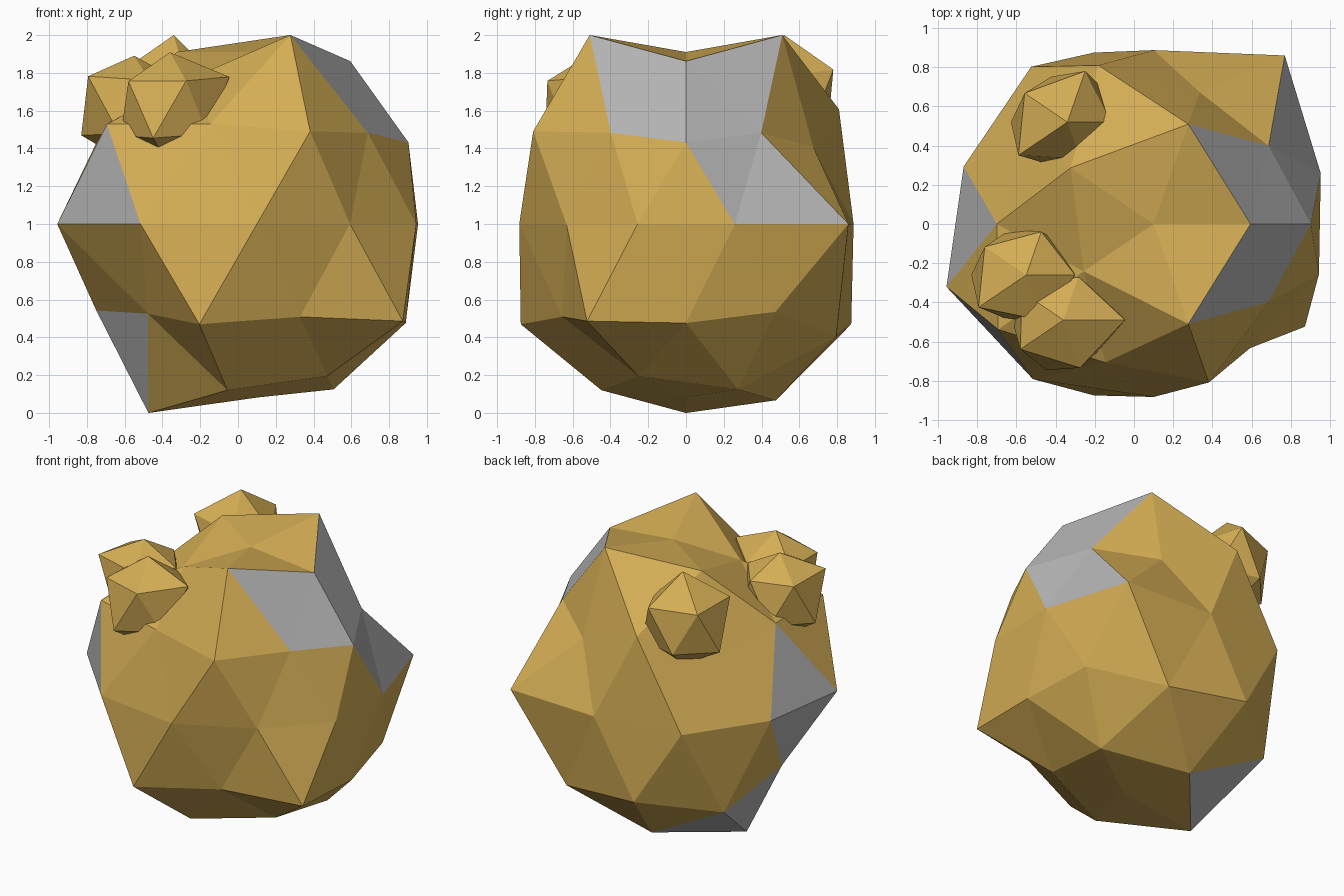
import bpy, bmesh, math
from mathutils import Vector

if "Cube" in bpy.data.objects:
    bpy.data.objects.remove(bpy.data.objects["Cube"])

STRETCH = Vector((0.975, 0.91, 1.05))


def material(name, rgb):
    m = bpy.data.materials.new(name)
    m.diffuse_color = (*rgb, 1)
    m.use_nodes = True
    m.node_tree.nodes["Principled BSDF"].inputs["Base Color"].default_value = m.diffuse_color
    return m


gold = material("gold", (0.66, 0.42, 0.09))
grey = material("stone grey", (0.46, 0.46, 0.46))


def ring_order(v):
    # bottom to top, then anticlockwise from +x
    a = round(math.degrees(math.atan2(v.co.y, v.co.x))) % 360
    if abs(v.co.z) > 0.99:
        a = 0
    return round(v.co.z, 2), a


def lump(name, subdivisions, size, centre, radii, grey_dirs=()):
    """Icosphere whose vertices are pushed in or out, ring by ring."""
    bm = bmesh.new()
    bmesh.ops.create_icosphere(bm, subdivisions=subdivisions, radius=1)
    # stone patches: the faces nearest to the given directions
    for d in grey_dirs:
        d = Vector(d).normalized()
        face = max(bm.faces, key=lambda f: f.calc_center_median().normalized().dot(d))
        face.material_index = 1
    for v, r in zip(sorted(bm.verts, key=ring_order), radii):
        v.co = Vector(centre) + v.co * STRETCH * (r * size)
    me = bpy.data.meshes.new(name)
    bm.to_mesh(me)
    bm.free()
    me.materials.append(gold)
    me.materials.append(grey)
    ob = bpy.data.objects.new(name, me)
    bpy.context.collection.objects.link(ob)
    return ob


# main nugget
body_radii = [
    0.875,
    0.98, 1.045, 1.12, 0.985, 0.90,
    0.95, 1.08, 1.125, 0.86, 0.89,
    0.99, 1.13, 0.975, 1.13, 1.095,
    0.92, 1.168, 0.975, 1.09, 1.045, 1.14, 1.075, 0.97, 0.86, 0.91,
    0.92, 0.87, 0.90, 1.125, 1.045,
    0.875, 1.10, 0.965, 0.96, 0.875,
    0.965, 1.12, 1.02, 0.86, 1.12,
    0.867,
]
stone_faces = [
    (1.38, -1, 2.23), (1.38, 1, 2.23), (2.11, -0.5, 1.82), (2.11, 0.5, 1.82),
    (2.53, 0.81, 0.97), (2.23, 1.62, 0.53),                      # right side
    (-2.26, -1.64, 0.45), (-2.75, 0, 0.53), (-2.80, 0, -0.45),   # left side
    (-2.11, -0.5, -1.82), (-2.11, 0.5, -1.82), (-1.38, 1, -2.23),  # underside
]
lump("nugget_body", 2, 1.0, (0.1, 0, 1.0), body_radii, stone_faces)

# small lumps on the upper left
lump("front_lump", 1, 0.3, (-0.36, -0.49, 1.61),
     [1, 1, 1, 1, 1.1, 0.95, 1.2, 0.95, 1, 1.04, 1.05, 0.95])
lump("side_lump", 1, 0.3, (-0.55, -0.26, 1.62),
     [1, 1, 1, 1.07, 1, 1, 0.95, 0.95, 1, 1.15, 1, 0.86])
lump("back_lump", 1, 0.3, (-0.34, 0.52, 1.66),
     [1, 1, 1, 1.1, 0.95, 1, 0.85, 1.12, 1.03, 1.18, 0.8, 1.08])
